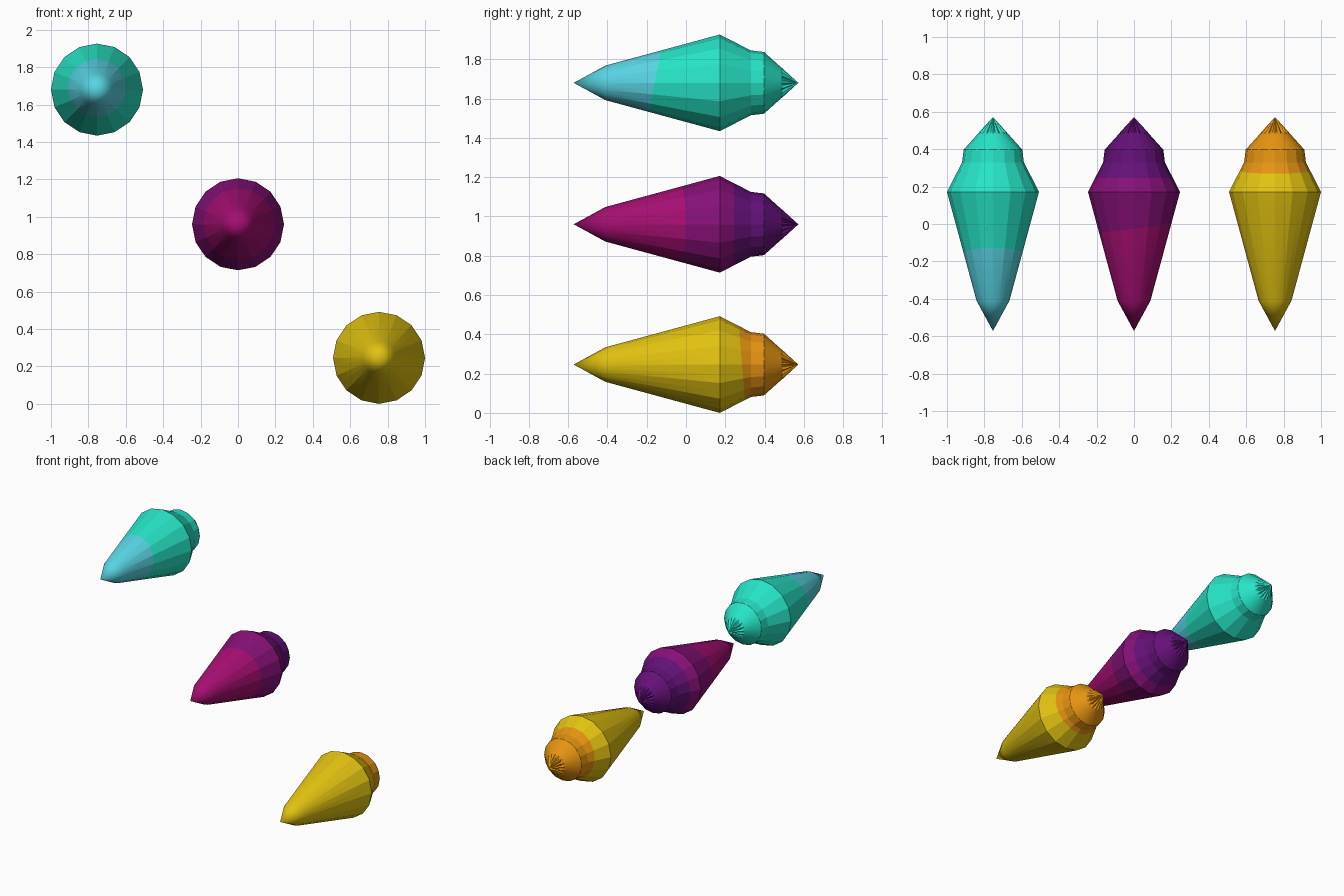
import bpy, bmesh, math
from mathutils import Vector

if "Cube" in bpy.data.objects:
    bpy.data.objects.remove(bpy.data.objects["Cube"])

SIDES = 16


def srgb(r, g, b):
    def lin(c):
        c /= 255
        return c / 12.92 if c <= 0.04045 else ((c + 0.055) / 1.055) ** 2.4
    return (lin(r), lin(g), lin(b), 1)


def material(name, rgb):
    m = bpy.data.materials.new(name)
    m.diffuse_color = srgb(*rgb)
    m.use_nodes = True
    m.node_tree.nodes["Principled BSDF"].inputs["Base Color"].default_value = m.diffuse_color
    return m


# Half outline: y, radius, and how far the in-between columns sink (ribs)
PROFILE = [(-0.41, 0.088, 1), (0.172, 0.246, 1), (0.33, 0.165, 1), (0.397, 0.157, 1),
           (0.485, 0.078, 1), (0.492, 0.073, 0.82), (0.53, 0.038, 0.8)]
TIP = 0.572


def spindle(name, x, z, mats, cuts):
    """Pointed body along y; cuts are (y, slope in x, slope in z) colour borders."""
    bm = bmesh.new()
    n = SIDES * 2
    flat = math.cos(math.pi / SIDES)
    rings = []
    for y, r, sink in PROFILE:
        ring = []
        for i in range(n):
            rad = r * flat * sink if i % 2 else r
            a = 2 * math.pi * i / n
            ring.append(bm.verts.new((rad * math.cos(a), y, rad * math.sin(a))))
        rings.append(ring)
    front = bm.verts.new((0, -TIP, 0))
    back = bm.verts.new((0, TIP, 0))
    for i in range(n):
        j = (i + 1) % n
        bm.faces.new((front, rings[0][i], rings[0][j]))
        bm.faces.new((back, rings[-1][j], rings[-1][i]))
        for a, b in zip(rings, rings[1:]):
            bm.faces.new((a[i], b[i], b[j], a[j]))
    bmesh.ops.recalc_face_normals(bm, faces=bm.faces)

    # Cut along the colour borders, then colour by side of each border
    planes = [(Vector((0, y, 0)), Vector((-sx, 1, -sz))) for y, sx, sz in cuts]
    for co, no in planes:
        bmesh.ops.bisect_plane(bm, geom=bm.verts[:] + bm.edges[:] + bm.faces[:],
                               dist=1e-5, plane_co=co, plane_no=no)
    for f in bm.faces:
        c = f.calc_center_median()
        f.material_index = sum((c - co).dot(no) > 0 for co, no in planes)

    me = bpy.data.meshes.new(name)
    bm.to_mesh(me)
    bm.free()
    ob = bpy.data.objects.new(name, me)
    ob.location = (x, 0, z)
    for m in mats:
        me.materials.append(m)
    bpy.context.collection.objects.link(ob)
    bpy.ops.object.select_all(action='DESELECT')
    ob.select_set(True)
    bpy.context.view_layer.objects.active = ob
    bpy.ops.object.shade_smooth_by_angle(angle=math.radians(20))


sky = material("sky blue", (88, 212, 228))
teal = material("teal", (38, 228, 198))
magenta = material("magenta", (166, 14, 114))
plum = material("plum", (134, 16, 120))
purple = material("purple", (100, 16, 120))
yellow = material("yellow", (226, 194, 16))
orange = material("orange", (230, 148, 16))

# Three spindles stepping down from left to right
spindle("teal_spindle", -0.754, 1.68, [sky, teal], [(-0.16, 0, 0.2)])
spindle("purple_spindle", 0, 0.96, [magenta, plum, purple],
        [(-0.025, 0.12, 0), (0.245, 0, 0)])
spindle("yellow_spindle", 0.754, 0.246, [yellow, orange], [(0.285, 0, -0.08)])
